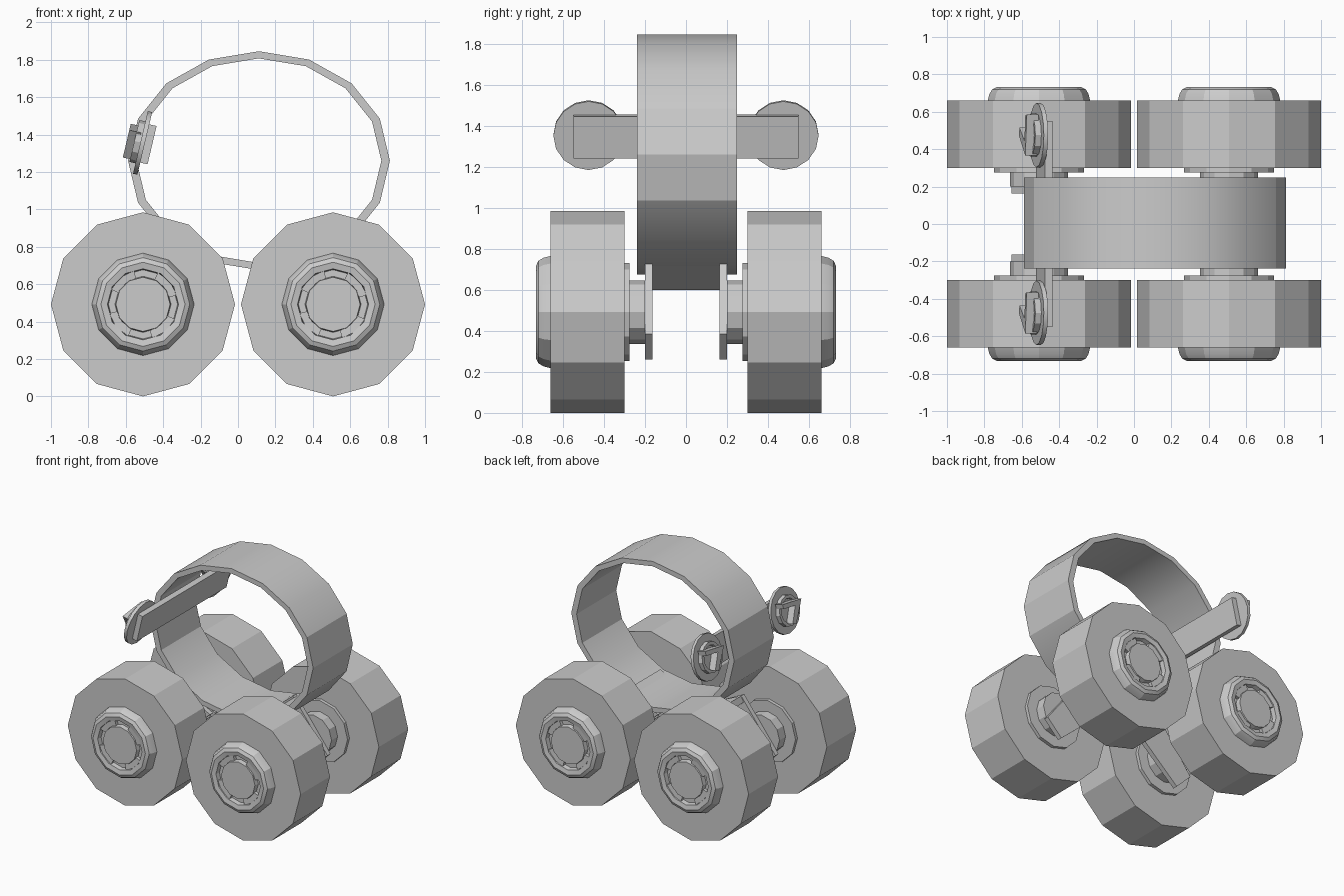
import bpy, bmesh, math
from mathutils import Vector, Matrix

if "Cube" in bpy.data.objects:
    bpy.data.objects.remove(bpy.data.objects["Cube"])


def finish(name, bm, smooth=25):
    bmesh.ops.remove_doubles(bm, verts=bm.verts, dist=1e-5)
    bmesh.ops.recalc_face_normals(bm, faces=bm.faces)
    me = bpy.data.meshes.new(name)
    bm.to_mesh(me)
    bm.free()
    ob = bpy.data.objects.new(name, me)
    bpy.context.collection.objects.link(ob)
    if smooth:
        bpy.context.view_layer.objects.active = ob
        ob.select_set(True)
        bpy.ops.object.shade_smooth_by_angle(angle=math.radians(smooth))
        ob.select_set(False)
    return ob


def lathe(name, profile, n, matrix, start=0, sweep=360, closed=False, smooth=25):
    """Spin (radius, height) points about local z."""
    bm = bmesh.new()
    full = sweep == 360
    rings = []
    for i in range(n if full else n + 1):
        a = math.radians(start + sweep * i / n)
        rings.append([bm.verts.new((r * math.cos(a), r * math.sin(a), h)) for r, h in profile])
    m = len(profile)
    for i in range(n):
        p, q = rings[i], rings[(i + 1) % len(rings)]
        for j in range(m if closed else m - 1):
            k = (j + 1) % m
            bm.faces.new((p[j], p[k], q[k], q[j]))
    if not full:
        bm.faces.new(rings[0])
        bm.faces.new(rings[-1])
    elif not closed:
        bm.faces.new([r[0] for r in rings])
        bm.faces.new([r[-1] for r in rings])
    bm.transform(matrix)
    return finish(name, bm, smooth)


def prism(name, pts, h0, h1, matrix):
    """Extrude an outline of local (x, y) points from h0 to h1."""
    bm = bmesh.new()
    a = [bm.verts.new((x, y, h0)) for x, y in pts]
    b = [bm.verts.new((x, y, h1)) for x, y in pts]
    bm.faces.new(a)
    bm.faces.new(b)
    for i in range(len(pts)):
        j = (i + 1) % len(pts)
        bm.faces.new((a[i], a[j], b[j], b[i]))
    bm.transform(matrix)
    return finish(name, bm, 0)


def frame(x, y, z, origin=(0, 0, 0)):
    m = Matrix((x, y, z)).transposed().to_4x4()
    m.translation = origin
    return m


WX, WZ = 0.508, 0.492

# Wheels with hub caps, axles and yoke arms at the four corners
for sx, side in ((-1, "left"), (1, "right")):
    for sy, end in ((-1, "front"), (1, "back")):
        tag = f"{end}_{side}"
        out = frame((1, 0, 0), (0, 0, 1), (0, sy, 0), (sx * WX, 0, WZ))
        lathe("tyre_" + tag, [(0.492, 0.30), (0.492, 0.66)], 12, out)
        lathe("hub_cap_" + tag,
              [(0.275, 0.655), (0.265, 0.695), (0.25, 0.72), (0.225, 0.732),
               (0.19, 0.725), (0.185, 0.69), (0.15, 0.69), (0.145, 0.725)], 12, out)
        for k in range(4):
            lathe(f"hub_tab_{tag}_{k}",
                  [(0.145, 0.685), (0.188, 0.685), (0.188, 0.718), (0.145, 0.715)],
                  2, out, 15 + 90 * k, 50, True)
        lathe("inner_hub_" + tag,
              [(0.155, 0.20), (0.155, 0.275), (0.24, 0.275), (0.24, 0.305)], 12, out)
        prism("yoke_arm_" + tag,
              [(0.36 * sx, 0.77), (0.655 * sx, 0.385), (0.53 * sx, 0.26), (0.10 * sx, 0.64)],
              0.163, 0.20, frame((1, 0, 0), (0, 0, 1), (0, sy, 0)))
    # Cross plate joining the yoke arms under the hoop
    prism("cross_plate_" + side,
          [(0.10 * sx, 0.60), (0.38 * sx, 0.725), (0.36 * sx, 0.77), (0.08 * sx, 0.645)],
          -0.163, 0.163, frame((1, 0, 0), (0, 0, 1), (0, 1, 0)))

# Oval hoop body
hoop = frame((0.70, 0, 0), (0, 0, 0.585), (0, 1, 0), (0.112, 0.005, 1.26))
lathe("hoop_body", [(1, -0.243), (1, 0.243), (0.935, 0.243), (0.935, -0.243)],
      16, hoop, closed=True)

# Crossbar inside the hoop with tilted discs (local z points outwards)
t = math.radians(13.3)
up = Vector((math.sin(t), 0, math.cos(t)))
nrm = Vector((-math.cos(t), 0, math.sin(t)))
c = Vector((-0.51, 0, 1.355))
prism("crossbar", [(-0.55, -0.105), (0.55, -0.105), (0.55, 0.105), (-0.55, 0.105)],
      -0.052, -0.01, frame((0, 1, 0), up, nrm, c))
for sy, end in ((-1, "front"), (1, "back")):
    m = frame((0, 1, 0), up, nrm, c + Vector((0, 0.475 * sy, 0)))
    lathe("eye_disc_" + end, [(0.172, -0.012), (0.172, 0.012)], 16, m)
    lathe("eye_boss_" + end, [(0.115, 0.01), (0.115, 0.045), (0.09, 0.045), (0.085, 0.03)], 12, m)
    # Triangular raised clip on the disc
    prism("eye_clip_" + end,
          [(-0.11, 0.05), (0.11, 0.085), (0.105, 0.05), (-0.03, 0.03),
           (0.04, -0.085), (0.0, -0.10)], 0.02, 0.085, m)
